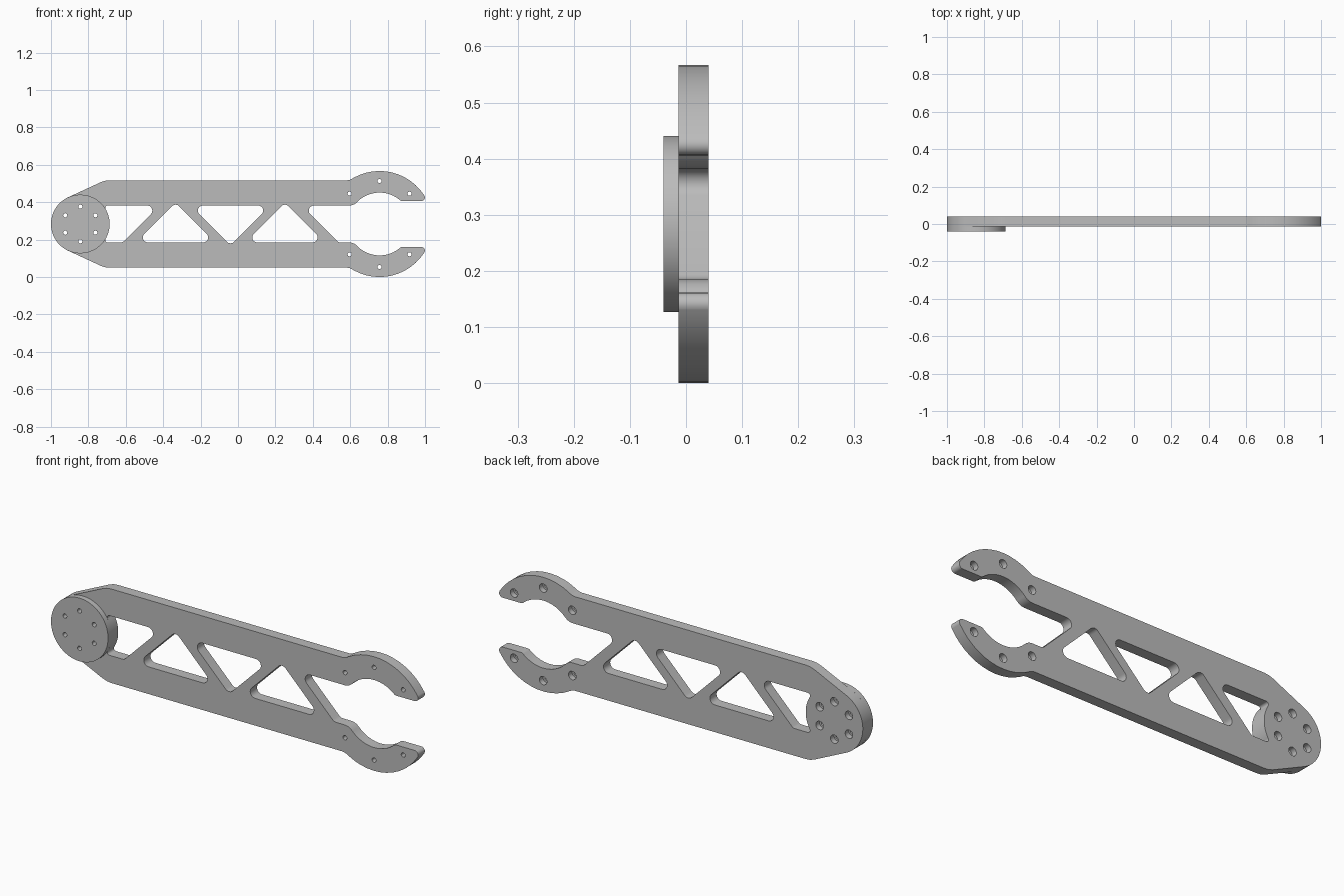
import bpy, bmesh
from math import sin, cos, tan, radians, degrees, asin, pi
from mathutils import Vector

MID = 0.2835                      # height of the symmetry line
FRONT, STEP, BACK, FACE = -0.013, 0.012, 0.04, -0.04
END_X, END_R = -0.843, 0.157      # round pivot end
GRIP_X, OUT_R, IN_R = 0.757, 0.2835, 0.168
BAR, WEB = 0.2335, 0.0985         # half heights of bar and of the cutouts

if "Cube" in bpy.data.objects:
    bpy.data.objects.remove(bpy.data.objects["Cube"])

grey = bpy.data.materials.new("plain grey")
grey.use_nodes = True
grey.diffuse_color = (0.5, 0.5, 0.5, 1)
grey.node_tree.nodes["Principled BSDF"].inputs["Base Color"].default_value = (0.5, 0.5, 0.5, 1)


def arc(x, z, r, a0, a1, step=7):
    """Points on an arc, angles in degrees, as (x, z, fillet 0)."""
    n = max(2, round(abs(a1 - a0) / step))
    angles = [radians(a0 + (a1 - a0) * i / n) for i in range(n + 1)]
    return [(x + r * cos(a), z + r * sin(a), 0) for a in angles]


def circle(x, z, r, n):
    return [(x + r * cos(2 * pi * i / n), z + r * sin(2 * pi * i / n)) for i in range(n)]


def rounded(corners):
    """Closed outline with a circular fillet at each (x, z, radius) corner."""
    pts = []
    for i, (x, z, r) in enumerate(corners):
        p = Vector((x, z))
        if not r:
            pts.append((x, z))
            continue
        u = Vector(corners[i - 1][:2]) - p
        v = Vector(corners[(i + 1) % len(corners)][:2]) - p
        half = u.angle(v) / 2
        d = min(r / tan(half), 0.95 * u.length, 0.95 * v.length)
        r = d * tan(half)
        u.normalize()
        v.normalize()
        hub = p + (u + v).normalized() * (r / sin(half))
        a, b = p + u * d - hub, p + v * d - hub
        sweep = pi - 2 * half
        n = max(2, round(degrees(sweep) / 15))
        for k in range(n + 1):
            t = k / n
            q = (a * sin((1 - t) * sweep) + b * sin(t * sweep)) / sin(sweep)
            pts.append(tuple(hub + q))
    return pts


def slab(name, loops):
    """Solid whose walls run through each loop's (points, y) stations, front to back."""
    bm = bmesh.new()
    caps = ([], [])
    for stations in loops:
        rings = []
        for pts, y in stations:
            vs = [bm.verts.new((x, y, z + MID)) for x, z in pts]
            rings.append(vs)
        n = len(rings[0])
        for a, b in zip(rings, rings[1:]):
            for i in range(n):
                j = (i + 1) % n
                bm.faces.new((a[i], a[j], b[j], b[i]))
        for cap, ring in zip(caps, (rings[0], rings[-1])):
            cap += [bm.edges.get((ring[i], ring[i - 1])) for i in range(n)]
    for cap, side in zip(caps, (-1, 1)):
        bmesh.ops.triangle_fill(bm, edges=cap, use_beauty=True, normal=(0, side, 0))
    bmesh.ops.recalc_face_normals(bm, faces=bm.faces)
    mesh = bpy.data.meshes.new(name)
    bm.to_mesh(mesh)
    bm.free()
    mesh.materials.append(grey)
    mesh.shade_smooth()
    mesh.set_sharp_from_angle(angle=radians(30))
    ob = bpy.data.objects.new(name, mesh)
    bpy.context.collection.objects.link(ob)
    return ob


def mirrored(pts):
    return [(x, -z, r) for x, z, r in reversed(pts)]


# Upper half of the outline: pivot end, bar, gripping jaw
tip = 0.1225
tip_out, tip_in = degrees(asin(tip / OUT_R)), degrees(asin(tip / IN_R))
root_out = 180 - degrees(asin(BAR / OUT_R))
root_in = 180 - degrees(asin(WEB / IN_R))


def on_grip(r, a):
    return GRIP_X + r * cos(radians(a))


upper = arc(END_X, 0, END_R, 179, 115)
upper += [(-0.712, BAR, 0.11), (on_grip(OUT_R, root_out), BAR, 0.05)]
upper += arc(GRIP_X, 0, OUT_R, root_out - 5, tip_out + 7)
upper += [(on_grip(OUT_R, tip_out), tip, 0.02), (on_grip(IN_R, tip_in), tip, 0.02)]
upper += arc(GRIP_X, 0, IN_R, tip_in + 5, root_in - 9)
upper += [(on_grip(IN_R, root_in), WEB, 0.06)]
gap = [(0.34, WEB, 0.027), (0.34 + 2 * WEB, -WEB, 0.027)]
outline = rounded(upper + gap + mirrored(upper))

# Truss cutouts: triangles, alternately pointing up and down
cutouts = []
for x, s in ((-0.334, 1), (-0.04, -1), (0.251, 1)):
    cutouts.append(rounded([(x - 0.213, -WEB * s, 0.027), (x, (0.213 - WEB) * s, 0.027),
                            (x + 0.213, -WEB * s, 0.027)]))
# End cutout, hollowed around the pivot
a = degrees(asin(WEB / END_R))
edge = END_X + END_R * cos(radians(a))
cutouts.append(rounded([(edge, WEB, 0.02), (-0.42, WEB, 0.027), (-0.42 - 2 * WEB, -WEB, 0.02),
                        (edge, -WEB, 0.015)] + arc(END_X, 0, END_R, -a + 9, a - 9)))

# Screw holes, countersunk with a step from the back
pivot_holes = [(x, z) for x, z in circle(END_X, 0, 0.093, 12)[1::2]]
pivot_holes = [(END_X + 0.093 * sin(k * pi / 3), 0.093 * cos(k * pi / 3)) for k in range(6)]
jaw_holes = [(GRIP_X + dx, s * z) for s in (1, -1) for dx, z in ((-0.16, 0.162), (0, 0.23), (0.16, 0.162))]


def stepped(x, z):
    small, big = circle(x, z, 0.011, 16), circle(x, z, 0.021, 16)
    return [(small, FRONT), (small, STEP), (big, STEP), (big, BACK)]


def straight(pts, y0, y1):
    return [(pts, y0), (pts, y1)]


slab("arm_plate", [straight(p, FRONT, BACK) for p in [outline] + cutouts]
     + [stepped(x, z) for x, z in pivot_holes + jaw_holes])
slab("pivot_disc", [straight(circle(END_X, 0, END_R, 64), FACE, FRONT)]
     + [straight(circle(x, z, 0.011, 16), FACE, FRONT) for x, z in pivot_holes])
